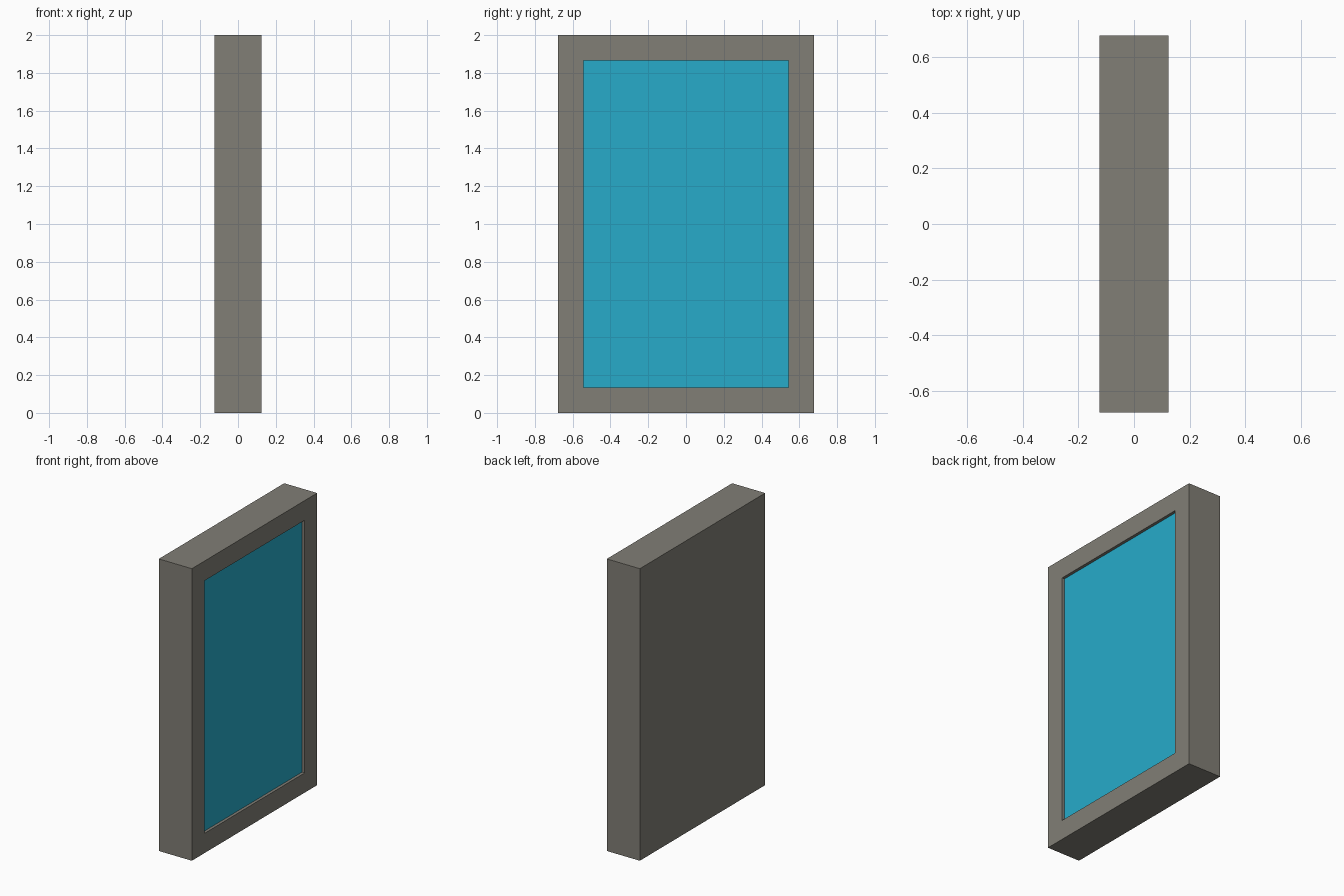
import bpy, bmesh
from mathutils import Matrix, Vector

if "Cube" in bpy.data.objects:
    bpy.data.objects.remove(bpy.data.objects["Cube"])

DEPTH, WIDTH, HEIGHT = 0.25, 1.356, 2.0
BORDER, RECESS = 0.135, 0.02


def material(name, rgb):
    mat = bpy.data.materials.new(name)
    mat.diffuse_color = (*rgb, 1)
    mat.use_nodes = True
    mat.node_tree.nodes["Principled BSDF"].inputs["Base Color"].default_value = mat.diffuse_color
    return mat


def add_object(name, bm, mat):
    mesh = bpy.data.meshes.new(name)
    bm.to_mesh(mesh)
    bm.free()
    mesh.materials.append(mat)
    obj = bpy.data.objects.new(name, mesh)
    bpy.context.collection.objects.link(obj)
    return obj


# Frame: solid box whose +x face is inset and sunk, leaving an opening for the pane
bm = bmesh.new()
bmesh.ops.create_cube(bm, size=1, matrix=Matrix.Translation((0, 0, HEIGHT / 2))
                      @ Matrix.Diagonal((DEPTH, WIDTH, HEIGHT, 1)))
bm.normal_update()
face = max(bm.faces, key=lambda f: f.normal.x)
bmesh.ops.inset_region(bm, faces=[face], thickness=BORDER, use_even_offset=True)
floor = bmesh.ops.extrude_discrete_faces(bm, faces=[face])["faces"][0]
bmesh.ops.translate(bm, verts=floor.verts, vec=Vector((-RECESS, 0, 0)))
corners = [v.co.copy() for v in floor.verts]
bmesh.ops.delete(bm, geom=[floor], context='FACES_ONLY')
add_object("frame", bm, material("warm_grey", (0.22, 0.21, 0.18)))

# Pane: flat blue panel closing the bottom of the recess
bm = bmesh.new()
bm.faces.new([bm.verts.new(c) for c in corners])
add_object("pane", bm, material("pane_blue", (0.02, 0.41, 0.59)))
